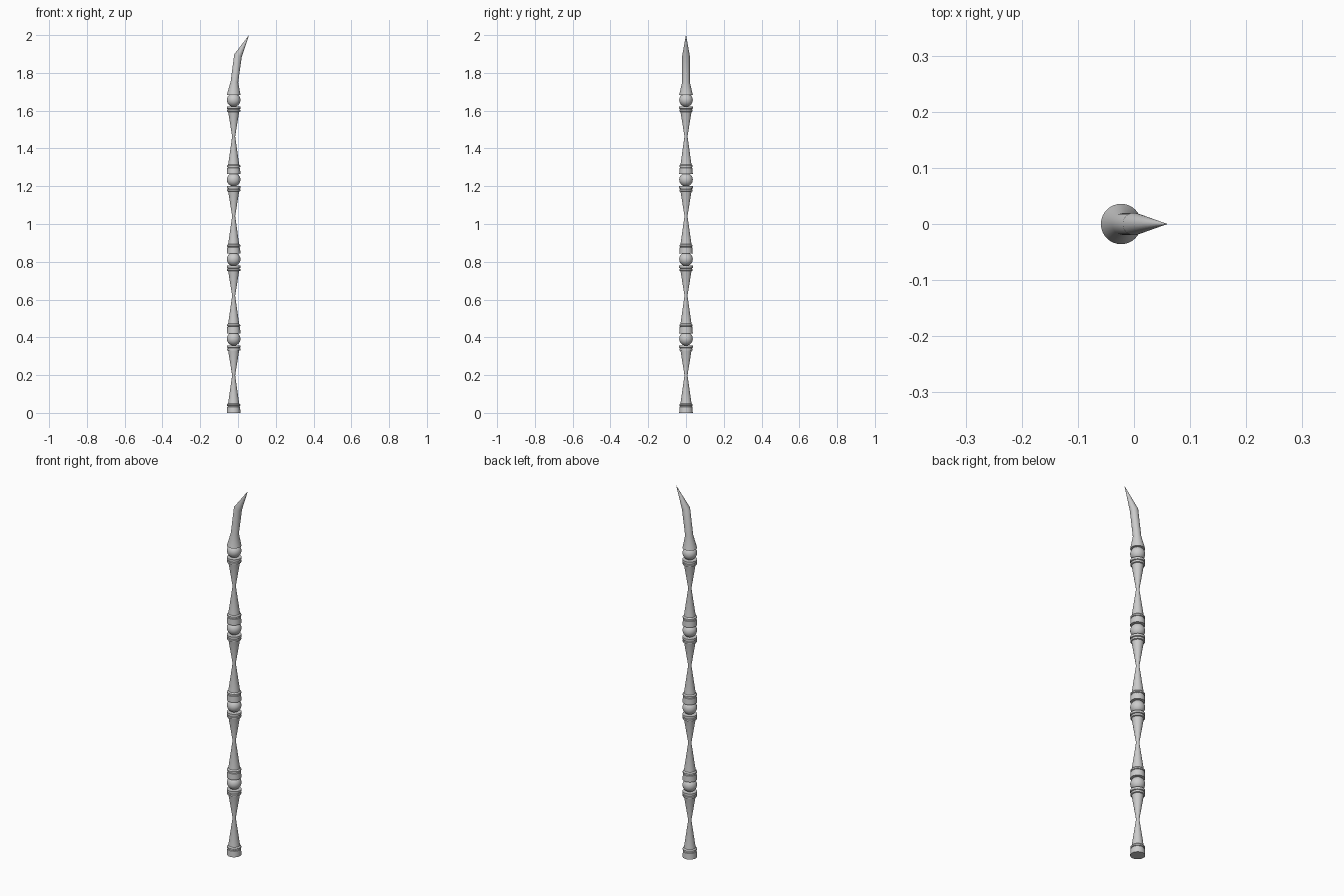
import bpy, bmesh, math

if "Cube" in bpy.data.objects:
    bpy.data.objects.remove(bpy.data.objects["Cube"])

CX = -0.023      # shaft axis
STEP = 0.4215    # height of one repeat
SIDES = 32


def finish(bm, name):
    bmesh.ops.recalc_face_normals(bm, faces=bm.faces)
    me = bpy.data.meshes.new(name)
    bm.to_mesh(me)
    bm.free()
    ob = bpy.data.objects.new(name, me)
    bpy.context.collection.objects.link(ob)
    bpy.ops.object.select_all(action='DESELECT')
    ob.select_set(True)
    bpy.context.view_layer.objects.active = ob
    bpy.ops.object.shade_smooth_by_angle(angle=math.radians(30))
    return ob


def loft(name, rings):
    """Skin circles given as (radius, z, x offset, slope); ends are capped."""
    bm = bmesh.new()
    loops = []
    for r, z, dx, slope in rings:
        loop = []
        for i in range(SIDES):
            a = 2 * math.pi * i / SIDES
            x = r * math.cos(a)
            loop.append(bm.verts.new((CX + dx + x, r * math.sin(a), z + slope * x)))
        loops.append(loop)
    for a, b in zip(loops, loops[1:]):
        for i in range(SIDES):
            j = (i + 1) % SIDES
            bm.faces.new((a[i], a[j], b[j], b[i]))
    bm.faces.new(loops[0])
    bm.faces.new(loops[-1])
    return finish(bm, name)


def lathe(name, profile, z0):
    return loft(name, [(r, z + z0, 0, 0) for r, z in profile])


# Waisted shaft section with a collar at the foot and rings at both ends
section = [(0.036, 0), (0.034, 0.032), (0.031, 0.034), (0.031, 0.036),
           (0.035, 0.038), (0.035, 0.045), (0.029, 0.051),
           (0.008, 0.199),
           (0.029, 0.329), (0.035, 0.331), (0.035, 0.340), (0.031, 0.342),
           (0.031, 0.344), (0.036, 0.346), (0.036, 0.358)]

for n in range(4):
    lathe(f"shaft_section_{n + 1}", section, n * STEP)
    # Ball joint above each section
    bm = bmesh.new()
    bmesh.ops.create_uvsphere(bm, u_segments=SIDES, v_segments=16, radius=0.036)
    bmesh.ops.translate(bm, verts=bm.verts, vec=(CX, 0, 0.392 + n * STEP))
    finish(bm, f"ball_{n + 1}")

# Bent pointed tip: flared socket, leaning neck, sharp spike
loft("bent_tip", [(0.036, 1.684, 0, 0),
                  (0.020, 1.752, 0.004, -0.08),
                  (0.020, 1.892, 0.023, -0.3),
                  (0.0004, 2.0, 0.0815, 0)])
